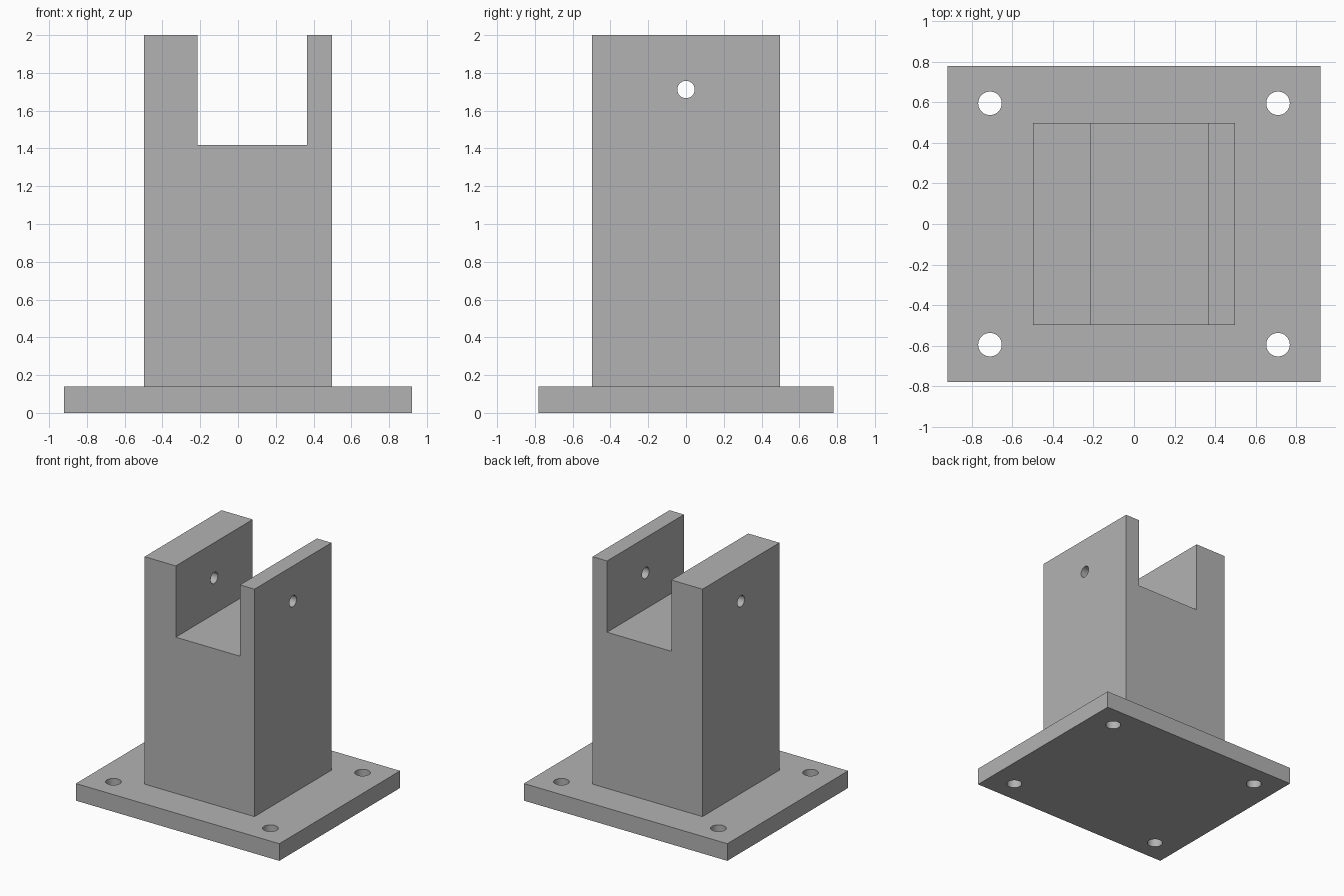
import bpy
import bmesh
from math import pi
from mathutils import Matrix

cube = bpy.data.objects.get("Cube")
if cube:
    bpy.data.objects.remove(cube, do_unlink=True)

GREY = (0.45, 0.45, 0.45, 1)
grey = bpy.data.materials.new("plain_grey")
grey.use_nodes = True
grey.diffuse_color = GREY
grey.node_tree.nodes["Principled BSDF"].inputs["Base Color"].default_value = GREY


def prism(name, outline, depth_axis, start, end):
    """Extrude a closed outline along y (outline in x, z) or z (outline in x, y)."""
    bm = bmesh.new()
    place = (lambda a, b: (a, start, b)) if depth_axis == "y" else (lambda a, b: (a, b, start))
    face = bm.faces.new([bm.verts.new(place(a, b)) for a, b in outline])
    move = (0, end - start, 0) if depth_axis == "y" else (0, 0, end - start)
    out = bmesh.ops.extrude_face_region(bm, geom=[face])
    verts = [g for g in out["geom"] if isinstance(g, bmesh.types.BMVert)]
    bmesh.ops.translate(bm, verts=verts, vec=move)
    bmesh.ops.recalc_face_normals(bm, faces=bm.faces)
    mesh = bpy.data.meshes.new(name)
    bm.to_mesh(mesh)
    bm.free()
    mesh.materials.append(grey)
    obj = bpy.data.objects.new(name, mesh)
    bpy.context.collection.objects.link(obj)
    return obj


def drill(target, centres, radius, length, turn):
    """Cut round holes through the target with one shared cutter."""
    bm = bmesh.new()
    for centre in centres:
        bmesh.ops.create_cone(bm, cap_ends=True, segments=48, radius1=radius, radius2=radius,
                              depth=length, matrix=Matrix.Translation(centre) @ turn)
    mesh = bpy.data.meshes.new("hole_cutter")
    bm.to_mesh(mesh)
    bm.free()
    mesh.materials.append(grey)
    cutter = bpy.data.objects.new("hole_cutter", mesh)
    cutter.hide_render = True
    bpy.context.collection.objects.link(cutter)

    mod = target.modifiers.new("holes", "BOOLEAN")
    mod.operation = "DIFFERENCE"
    mod.solver = "EXACT"
    mod.object = cutter
    bpy.ops.object.select_all(action="DESELECT")
    bpy.context.view_layer.objects.active = target
    target.select_set(True)
    bpy.ops.object.modifier_apply(modifier=mod.name)
    bpy.data.objects.remove(cutter, do_unlink=True)
    bpy.ops.object.shade_smooth_by_angle(angle=pi / 6)


# Base plate with four bolt holes
W, D, T = 0.92, 0.78, 0.14
plate = prism("base_plate", [(-W, -D), (W, -D), (W, D), (-W, D)], "z", 0, T)
bolts = [(x, y, T / 2) for x in (-0.71, 0.71) for y in (-0.595, 0.595)]
drill(plate, bolts, 0.058, 1, Matrix.Identity(4))

# Square post with an off-centre slot, thick right cheek and thin left cheek
H, TOP, FLOOR = 0.497, 2.0, 1.417
SLOT_R, SLOT_L = -0.215, 0.366
post = prism("slotted_post", [(-H, T), (H, T), (H, TOP), (SLOT_L, TOP), (SLOT_L, FLOOR),
                              (SLOT_R, FLOOR), (SLOT_R, TOP), (-H, TOP)], "y", -H, H)

# Pin hole through both cheeks
drill(post, [(0, 0, 1.712)], 0.046, 3, Matrix.Rotation(pi / 2, 4, "Y"))
